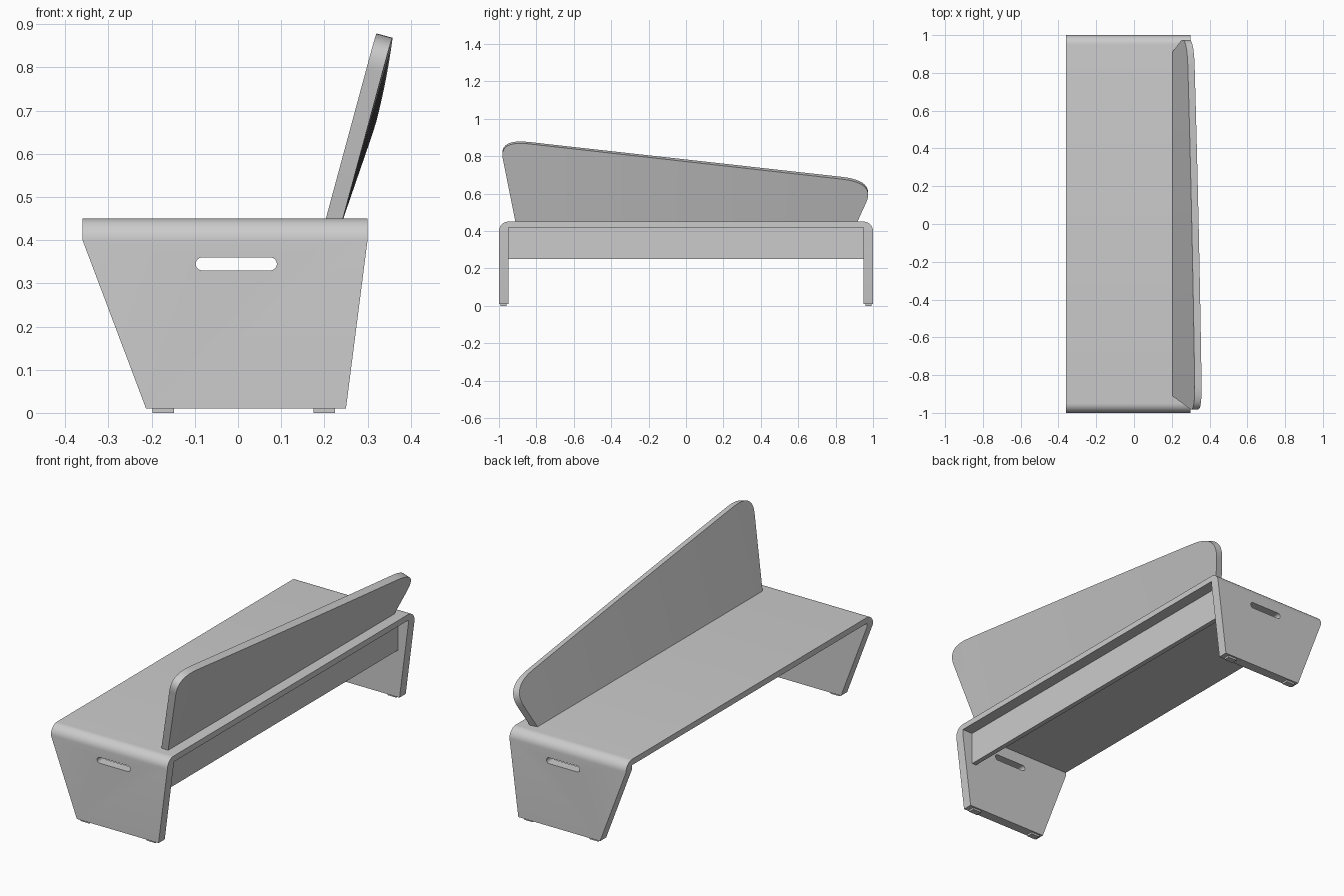
import bpy, bmesh
from math import sin, cos, pi, radians

if "Cube" in bpy.data.objects:
    bpy.data.objects.remove(bpy.data.objects["Cube"])


def make(name, bm, smooth=False):
    bmesh.ops.recalc_face_normals(bm, faces=bm.faces[:])
    me = bpy.data.meshes.new(name)
    bm.to_mesh(me)
    bm.free()
    ob = bpy.data.objects.new(name, me)
    bpy.context.collection.objects.link(ob)
    if smooth:
        smooth_edges(ob)
    return ob


def activate(ob):
    bpy.ops.object.select_all(action='DESELECT')
    ob.select_set(True)
    bpy.context.view_layer.objects.active = ob


def smooth_edges(ob):
    activate(ob)
    bpy.ops.object.shade_smooth_by_angle(angle=radians(30))


def box(name, x0, x1, y0, y1, z0, z1):
    bm = bmesh.new()
    bmesh.ops.create_cube(bm, size=1)
    for v in bm.verts:
        v.co = ((x0 + x1) / 2 + v.co.x * (x1 - x0),
                (y0 + y1) / 2 + v.co.y * (y1 - y0),
                (z0 + z1) / 2 + v.co.z * (z1 - z0))
    return make(name, bm)


# Bent seat and legs: matched outer and inner profiles, legs tapering downwards
def x_range(z):
    t = min(1, (z - 0.01) / 0.39)
    return -0.213 - 0.147 * t, 0.25 + 0.05 * t


R, N = 0.05, 10
half = [((-1, 0.01), (-0.95, 0.01)), ((-1, 0.40), (-0.95, 0.40))]
for i in range(1, N + 1):
    a = pi / 2 * i / N
    half.append(((-0.95 - R * cos(a), 0.40 + R * sin(a)), (-0.95, 0.42)))
pairs = half + [((-o[0], o[1]), (-n[0], n[1])) for o, n in reversed(half)]

bm = bmesh.new()
rings = []
for o, n in pairs:
    (ox0, ox1), (nx0, nx1) = x_range(o[1]), x_range(n[1])
    rings.append([bm.verts.new(c) for c in ((ox0, *o), (ox1, *o), (nx1, *n), (nx0, *n))])
for r, s in zip(rings, rings[1:]):
    for k in range(4):
        j = (k + 1) % 4
        bm.faces.new((r[k], r[j], s[j], s[k]))
bm.faces.new(rings[0])
bm.faces.new(rings[-1])
bmesh.ops.remove_doubles(bm, verts=bm.verts[:], dist=1e-5)
seat = make("seat_and_legs", bm)

# Rounded hand slot cut through both legs
bm = bmesh.new()
pts = []
for cx, start in ((0.075, -pi / 2), (-0.083, pi / 2)):
    for i in range(13):
        a = start + pi * i / 12
        pts.append((cx + 0.015 * cos(a), -1.2, 0.345 + 0.015 * sin(a)))
f = bm.faces.new([bm.verts.new(p) for p in pts])
ext = bmesh.ops.extrude_face_region(bm, geom=[f])["geom"]
bmesh.ops.translate(bm, vec=(0, 2.4, 0), verts=[g for g in ext if isinstance(g, bmesh.types.BMVert)])
cutter = make("slot_cutter", bm)
cutter.hide_render = True
mod = seat.modifiers.new("slots", 'BOOLEAN')
mod.operation, mod.solver, mod.object = 'DIFFERENCE', 'EXACT', cutter
activate(seat)
bpy.ops.object.modifier_apply(modifier=mod.name)
bpy.data.objects.remove(cutter)
smooth_edges(seat)


# Backrest: rounded sloping outline, sliced, thickened and twisted along y
def curve(p, c, q, n=12):
    return [tuple((1 - t) ** 2 * p[k] + 2 * t * (1 - t) * c[k] + t * t * q[k] for k in (0, 1))
            for t in (i / n for i in range(n + 1))]


outline = ([(-0.91, 0.45)] + curve((-0.98, 0.80), (-0.998, 0.896), (-0.84, 0.878))
           + curve((0.83, 0.692), (1.01, 0.672), (0.965, 0.57)) + [(0.91, 0.45)])
bm = bmesh.new()
bm.faces.new([bm.verts.new((0, y, z)) for y, z in outline])
for i in range(-9, 10):
    bmesh.ops.bisect_plane(bm, geom=bm.verts[:] + bm.edges[:] + bm.faces[:],
                           plane_co=(0, i * 0.1, 0), plane_no=(0, 1, 0))
ext = bmesh.ops.extrude_face_region(bm, geom=bm.faces[:], use_keep_orig=True)["geom"]
bmesh.ops.translate(bm, vec=(1, 0, 0), verts=[g for g in ext if isinstance(g, bmesh.types.BMVert)])
for v in bm.verts:
    a = radians(17.1 + 2.0 * v.co.y)
    h, t = (v.co.z - 0.45) / cos(a), 0.038 * v.co.x
    v.co.x = 0.203 + h * sin(a) + t * cos(a)
    v.co.z = 0.448 + h * cos(a) - t * sin(a)
make("backrest", bm, smooth=True)

# Stiffening beam under the seat
box("under_seat_beam", 0.215, 0.24, -0.95, 0.95, 0.25, 0.42)

# Foot pads
for side, y in (("left", -0.975), ("right", 0.975)):
    for place, x in (("outer", -0.173), ("back", 0.2)):
        box(f"{side}_{place}_foot_pad", x - 0.025, x + 0.025, y - 0.016, y + 0.016, 0, 0.01)
